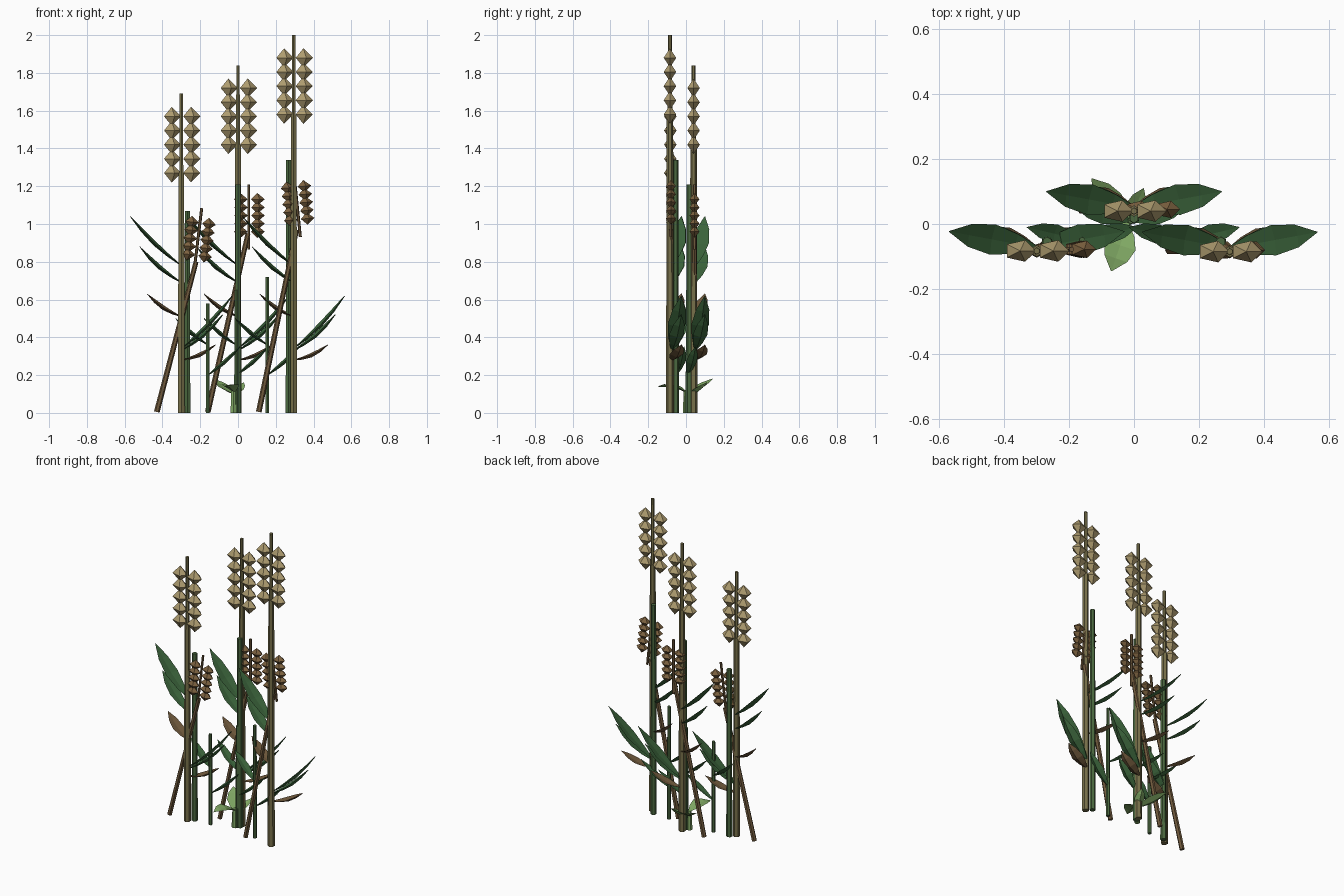
import bpy, bmesh, math
from mathutils import Vector, Matrix

if "Cube" in bpy.data.objects:
    bpy.data.objects.remove(bpy.data.objects["Cube"])


def mat(name, col):
    m = bpy.data.materials.new(name)
    m.diffuse_color = (*col, 1)
    m.use_nodes = True
    m.node_tree.nodes["Principled BSDF"].inputs["Base Color"].default_value = m.diffuse_color
    return m


GOLD = mat("ripe_grain", (0.42, 0.33, 0.16))
STRAW = mat("straw", (0.19, 0.165, 0.07))
BROWN = mat("dry_stem", (0.16, 0.10, 0.045))
DRY = mat("dry_grain", (0.20, 0.12, 0.05))
GREEN = mat("leaf_green", (0.045, 0.13, 0.045))
STEM = mat("stem_green", (0.07, 0.14, 0.05))
LIGHT = mat("sprout_green", (0.22, 0.40, 0.13))


def finish(name, bm, material):
    bmesh.ops.recalc_face_normals(bm, faces=bm.faces)
    me = bpy.data.meshes.new(name)
    bm.to_mesh(me)
    bm.free()
    me.materials.append(material)
    ob = bpy.data.objects.new(name, me)
    bpy.context.collection.objects.link(ob)
    return ob


def stem(name, a, b, r1, r2, material):
    """Tapered six-sided stalk between two points."""
    a, b = Vector(a), Vector(b)
    d = b - a
    m = Matrix.Translation((a + b) / 2) @ d.to_track_quat('Z', 'Y').to_matrix().to_4x4()
    bm = bmesh.new()
    bmesh.ops.create_cone(bm, cap_ends=True, segments=6, radius1=r1, radius2=r2,
                          depth=d.length, matrix=m)
    return finish(name, bm, material)


def ear(name, centre, tilt, offset, r, half, pitch, material):
    """Two columns of five stacked five-sided bipyramid grains."""
    bm = bmesh.new()
    base = Matrix.Translation(centre) @ Matrix.Rotation(tilt, 4, 'Y')
    for side in (-1, 1):
        for i in range(-2, 3):
            m = base @ Matrix.Translation((side * offset, 0, i * pitch))
            ring = [bm.verts.new(m @ Vector((r * math.cos(k * math.tau / 5),
                                             0.7 * r * math.sin(k * math.tau / 5), 0)))
                    for k in range(5)]
            for s in (-1, 1):
                tip = bm.verts.new(m @ Vector((0, 0, s * half)))
                for k in range(5):
                    bm.faces.new((ring[k], ring[(k + 1) % 5], tip))
    return finish(name, bm, material)


def leaf(name, base, tip, width, material, sag=0.02, thick=0.006, fold=0.012):
    """Pointed folded blade, lofted along a gently bowed midrib."""
    a, b = Vector(base), Vector(tip)
    d = b - a
    across = d.cross(Vector((0, 0, 1))).normalized()
    up = across.cross(d).normalized()
    bm = bmesh.new()
    rings = []
    for t, w in ((0, .12), (.22, .65), (.48, 1), (.75, .75), (1, .03)):
        p = a + d * t - up * sag * math.sin(math.pi * t)
        side = across * width / 2 * w
        lift = up * fold * w
        th = up * thick * (0.3 + 0.7 * w)
        rings.append([bm.verts.new(q) for q in
                      (p - side + lift, p + th, p + side + lift, p - th)])
    for r, s in zip(rings, rings[1:]):
        for k in range(4):
            bm.faces.new((r[k], r[(k + 1) % 4], s[(k + 1) % 4], s[k]))
    bm.faces.new(rings[0])
    bm.faces.new(rings[-1])
    return finish(name, bm, material)


# Per plant: x, y, ripe top, green stem (x, y, top), young stem (x, y, top),
# dry stem base x / top x / top z, dry ear centre x / z / tilt
plants = [
    (-0.30, -0.083, 1.69, (-0.268, -0.055, 1.07), (-0.16, -0.05, 0.58),
     (-0.43, -0.222, 0.80), (-0.212, 0.92, 0.12)),
    (0.0, 0.04, 1.84, (0.0, 0.018, 1.21), (-0.01, 0.01, 0.65),
     (-0.16, 0.053, 0.95), (0.057, 1.045, 0.0)),
    (0.295, -0.085, 2.0, (0.268, -0.055, 1.34), (0.155, -0.05, 0.72),
     (0.11, 0.31, 0.97), (0.312, 1.11, -0.10)),
]
for x, y, top, g, yg, dry, de in plants:
    # Ripe stalk and ear
    stem("ripe_stalk", (x, y, 0), (x, y, top - 0.42), 0.021, 0.017, STRAW)
    stem("ripe_ear_core", (x, y, top - 0.44), (x, y, top), 0.012, 0.010, STRAW)
    ear("ripe_ear", (x, y, top - 0.27), 0, 0.051, 0.050, 0.05, 0.075, GOLD)
    # Green stalk and young shoot
    stem("green_stalk", (g[0], g[1], 0), (g[0], g[1], g[2]), 0.018, 0.015, STEM)
    stem("young_shoot", (yg[0], yg[1], 0), (yg[0], yg[1], yg[2]), 0.012, 0.010, STEM)
    # Dry leaning stalk with small ear
    yd = y + 0.005
    stem("dry_stalk", (dry[0], yd, 0.005), (dry[1], yd, dry[2]), 0.015, 0.013, BROWN)
    cx, cz, tilt = de
    ax = Vector((math.sin(tilt), 0, math.cos(tilt)))
    c = Vector((cx, yd, cz))
    stem("dry_ear_core", c - ax * 0.18, c + ax * 0.165, 0.008, 0.008, BROWN)
    ear("dry_ear", c, tilt, 0.045, 0.040, 0.033, 0.043, DRY)
    # Long blades: reach, base height, tip height, width, colour
    for dx, z0, z1, w, m in ((-0.27, 0.78, 1.04, 0.095, GREEN),
                             (-0.22, 0.69, 0.88, 0.08, GREEN),
                             (-0.18, 0.51, 0.63, 0.075, BROWN),
                             (0.27, 0.34, 0.62, 0.095, GREEN),
                             (0.22, 0.33, 0.52, 0.08, GREEN),
                             (0.18, 0.28, 0.36, 0.075, BROWN)):
        leaf("blade", (x, y + 0.01, z0), (x + dx, y + 0.06, z1), w, m)
    # Short blades on the young shoot
    for dx, z0, z1 in ((-0.17, 0.36, 0.50), (0.17, 0.20, 0.35)):
        leaf("young_blade", (yg[0], yg[1], z0), (yg[0] + dx, yg[1] + 0.04, z1),
             0.06, GREEN, 0.012)

# Seedling in the centre
stem("seedling_stem", (-0.025, 0.0, 0), (-0.025, 0.0, 0.12), 0.017, 0.012, LIGHT)
leaf("seedling_leaf_back", (-0.02, 0.0, 0.10), (-0.13, 0.14, 0.18), 0.085, LIGHT, 0.01)
leaf("seedling_leaf_front", (-0.02, 0.0, 0.11), (-0.07, -0.145, 0.14), 0.10, LIGHT, -0.015)
leaf("seedling_leaf_side", (-0.02, 0.0, 0.09), (0.03, 0.11, 0.16), 0.06, LIGHT, 0.01)
